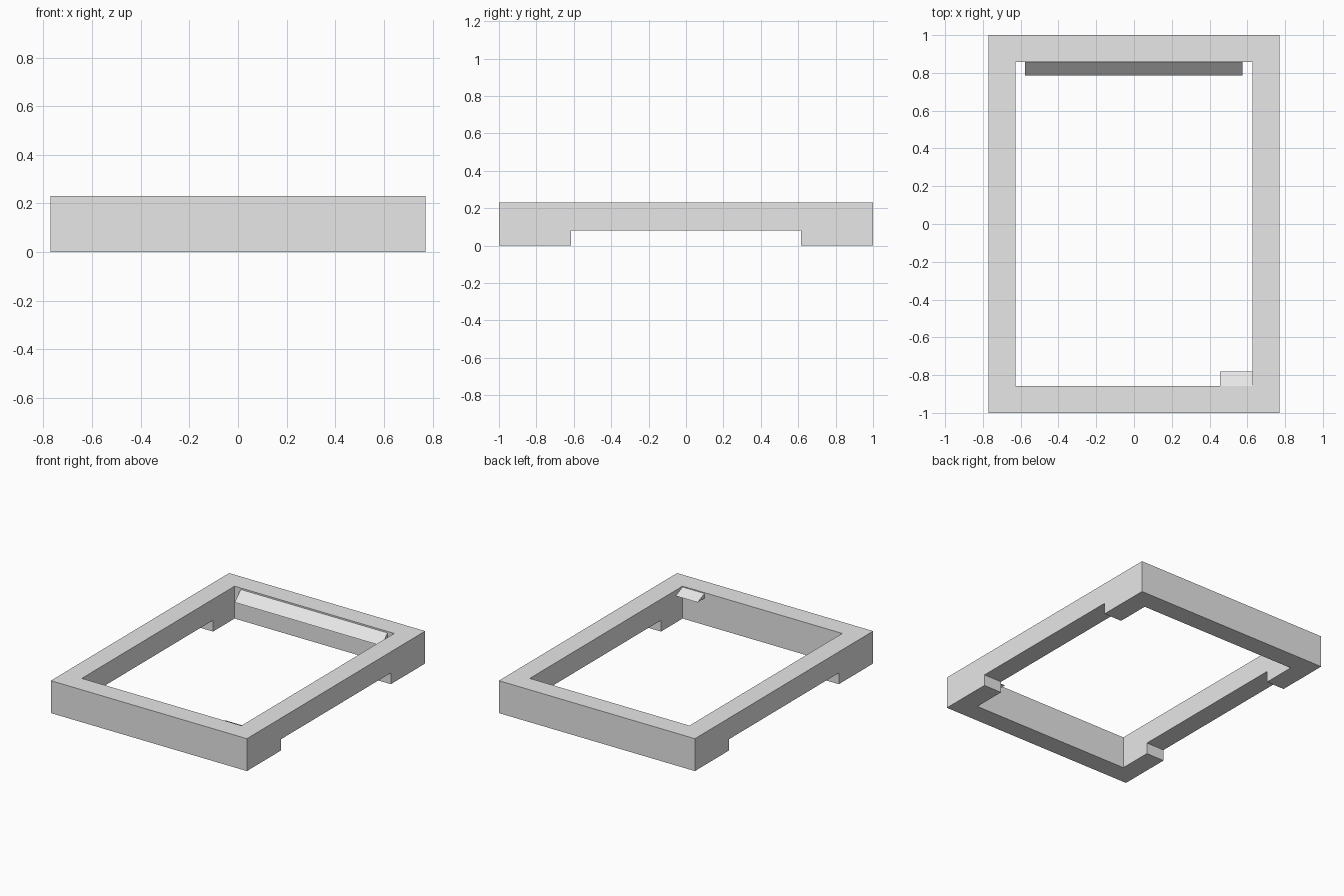
import bpy
import bmesh

cube = bpy.data.objects.get("Cube")
if cube:
    bpy.data.objects.remove(cube, do_unlink=True)

# Plain grey material
grey = bpy.data.materials.new("light grey")
grey.use_nodes = True
grey.diffuse_color = (0.8, 0.8, 0.8, 1)
grey.node_tree.nodes["Principled BSDF"].inputs["Base Color"].default_value = (0.8, 0.8, 0.8, 1)

HEIGHT = 0.23


def extrude_x(name, profile, x0, x1):
    """Closed solid from a (y, z) profile swept along x."""
    bm = bmesh.new()
    face = bm.faces.new([bm.verts.new((x0, y, z)) for y, z in profile])
    swept = bmesh.ops.extrude_face_region(bm, geom=[face])
    verts = [v for v in swept["geom"] if isinstance(v, bmesh.types.BMVert)]
    bmesh.ops.translate(bm, verts=verts, vec=(x1 - x0, 0, 0))
    bmesh.ops.recalc_face_normals(bm, faces=bm.faces)
    mesh = bpy.data.meshes.new(name)
    bm.to_mesh(mesh)
    bm.free()
    mesh.materials.append(grey)
    obj = bpy.data.objects.new(name, mesh)
    bpy.context.collection.objects.link(obj)
    return obj


# Frame: side silhouette with a raised underside between the feet
side = [(-1, 0), (-0.615, 0), (-0.615, 0.08), (0.615, 0.08),
        (0.615, 0), (1, 0), (1, HEIGHT), (-1, HEIGHT)]
frame = extrude_x("frame", side, -0.77, 0.77)

# Rectangular opening through the frame
opening = extrude_x("opening_cutter", [(-0.857, -1), (0.857, -1), (0.857, 1), (-0.857, 1)],
                    -0.627, 0.627)
opening.hide_render = True
cut = frame.modifiers.new("opening", "BOOLEAN")
cut.operation = "DIFFERENCE"
cut.solver = "EXACT"
cut.object = opening
bpy.context.view_layer.objects.active = frame
bpy.ops.object.modifier_apply(modifier=cut.name)
bpy.data.objects.remove(opening, do_unlink=True)

# Long wedge catch on the inside of the back wall
extrude_x("back_catch", [(0.86, 0.222), (0.787, 0.155), (0.86, 0.155)], -0.578, 0.575)

# Small wedge catch in the front left corner
extrude_x("corner_catch", [(-0.86, 0.225), (-0.78, 0.19), (-0.86, 0.19)], 0.455, 0.627)
